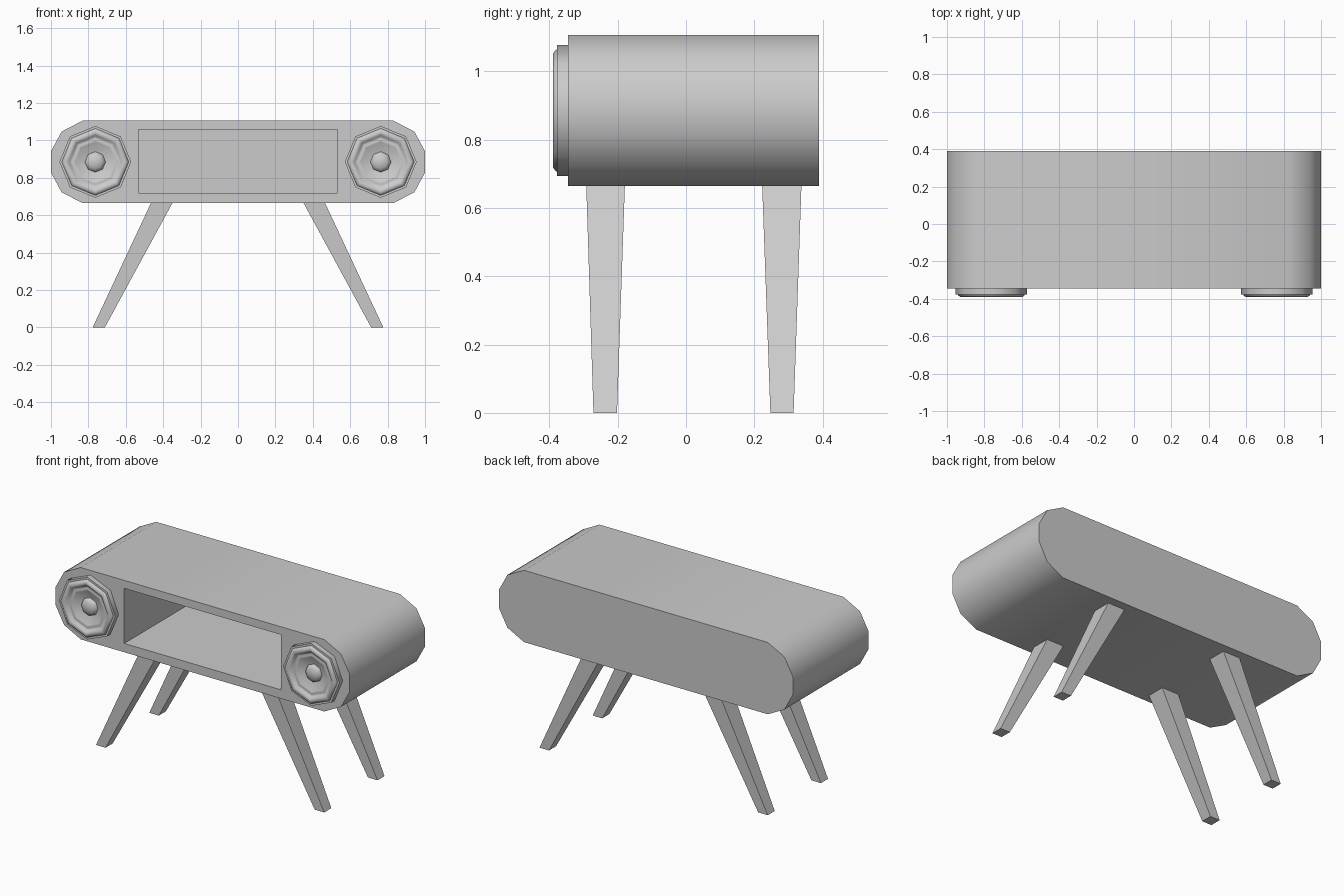
import bpy, bmesh, math

cube = bpy.data.objects.get("Cube")
if cube:
    bpy.data.objects.remove(cube, do_unlink=True)

grey = bpy.data.materials.new("light grey")
grey.use_nodes = True
COLOUR = (0.6, 0.6, 0.6, 1)
grey.diffuse_color = COLOUR
grey.node_tree.nodes["Principled BSDF"].inputs["Base Color"].default_value = COLOUR


def make(name, bm):
    """Turn a bmesh into a linked object with outward normals."""
    bmesh.ops.recalc_face_normals(bm, faces=bm.faces)
    mesh = bpy.data.meshes.new(name)
    bm.to_mesh(mesh)
    bm.free()
    mesh.materials.append(grey)
    obj = bpy.data.objects.new(name, mesh)
    bpy.context.collection.objects.link(obj)
    return obj


def activate(obj):
    bpy.ops.object.select_all(action='DESELECT')
    obj.select_set(True)
    bpy.context.view_layer.objects.active = obj


def smooth(obj, degrees):
    activate(obj)
    bpy.ops.object.shade_smooth_by_angle(angle=math.radians(degrees))


def loft(name, ring_a, ring_b):
    """Closed solid between two matching rings of points."""
    bm = bmesh.new()
    a = [bm.verts.new(p) for p in ring_a]
    b = [bm.verts.new(p) for p in ring_b]
    bm.faces.new(a)
    bm.faces.new(b)
    for i in range(len(a)):
        j = (i + 1) % len(a)
        bm.faces.new((a[i], a[j], b[j], b[i]))
    return make(name, bm)


def rect(x0, x1, y0, y1, z):
    return [(x0, y0, z), (x1, y0, z), (x1, y1, z), (x0, y1, z)]


# Cabinet: long rounded bar, extruded front to back
MID_Z, FRONT, BACK = 0.885, -0.345, 0.39
quarter = [(1.0, 0.057), (0.943, 0.162), (0.83, 0.221)]
right_half = [(x, -z) for x, z in reversed(quarter)] + quarter
outline = right_half + [(-x, -z) for x, z in right_half]
cabinet = loft("cabinet",
               [(x, FRONT, MID_Z + z) for x, z in outline],
               [(x, BACK, MID_Z + z) for x, z in outline])

# Open shelf hollowed into the front
cutter = loft("shelf_cutter",
              rect(-0.533, 0.533, -0.5, 0.34, 0.718),
              rect(-0.533, 0.533, -0.5, 0.34, 1.057))
cutter.hide_render = True
cut = cabinet.modifiers.new("shelf", 'BOOLEAN')
cut.operation = 'DIFFERENCE'
cut.solver = 'EXACT'
cut.object = cutter
activate(cabinet)
bpy.ops.object.modifier_apply(modifier=cut.name)
bpy.data.objects.remove(cutter, do_unlink=True)
smooth(cabinet, 40)


def lathe(name, x, profile, sides=8):
    """Spin (radius, y) points around a front-facing axis; radius 0 ends it."""
    bm = bmesh.new()
    rings = []
    for r, y in profile:
        if r == 0:
            rings.append([bm.verts.new((x, y, MID_Z))] * sides)
            continue
        rings.append([bm.verts.new((x + r * math.cos(math.tau * i / sides), y,
                                    MID_Z + r * math.sin(math.tau * i / sides)))
                      for i in range(sides)])
    for a, b in zip(rings, rings[1:]):
        for i in range(sides):
            j = (i + 1) % sides
            bm.faces.new(list(dict.fromkeys((a[i], a[j], b[j], b[i]))))
    return make(name, bm)


# Speakers: stepped rim, rolled surround, sunken cone and domed cap
rim = [(0.192, FRONT), (0.192, -0.377), (0.179, -0.377), (0.177, -0.382),
       (0.167, -0.389), (0.155, -0.39), (0.145, -0.385), (0.135, -0.374),
       (0.128, -0.372), (0.118, -0.376), (0.108, -0.372), (0.05, -0.348),
       (0, -0.348)]
cap = [(0.056, -0.348), (0.052, -0.36), (0.035, -0.371), (0, -0.377)]

for side, s in (("left", 1), ("right", -1)):
    smooth(lathe(side + "_speaker", s * 0.763, rim), 50)
    smooth(lathe(side + "_speaker_cap", s * 0.763, cap), 60)
    # Splayed, tapered legs
    for place, top, foot in (("front", (-0.292, -0.179), (-0.271, -0.202)),
                             ("back", (0.223, 0.338), (0.247, 0.315))):
        loft(f"{place}_{side}_leg",
             rect(s * 0.35, s * 0.465, *top, 0.666),
             rect(s * 0.712, s * 0.777, *foot, 0))
